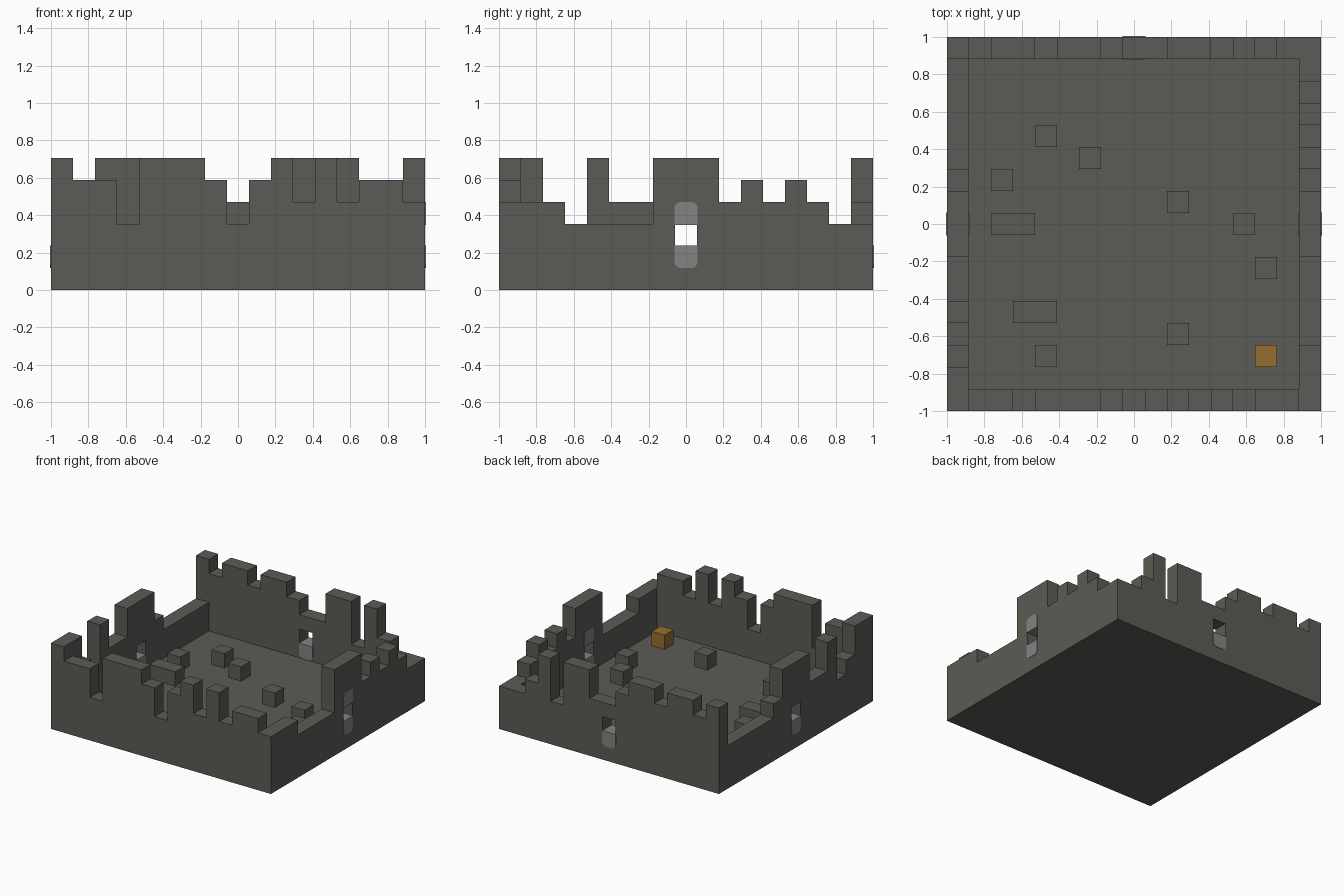
import bpy, bmesh, math

cube = bpy.data.objects.get("Cube")
if cube:
    bpy.data.objects.remove(cube, do_unlink=True)

N = 17            # cells along each side
S = 2 / N         # cell size


def material(name, rgb):
    m = bpy.data.materials.new(name)
    m.use_nodes = True
    m.diffuse_color = (*rgb, 1)
    bsdf = next(n for n in m.node_tree.nodes if n.type == 'BSDF_PRINCIPLED')
    bsdf.inputs["Base Color"].default_value = (*rgb, 1)
    return m


stone = material("dark stone", (0.105, 0.105, 0.092))
pale = material("pale grey", (0.23, 0.23, 0.23))
amber = material("amber brown", (0.31, 0.15, 0.03))


def finish(name, bm, mat):
    bmesh.ops.recalc_face_normals(bm, faces=bm.faces[:])
    mesh = bpy.data.meshes.new(name)
    bm.to_mesh(mesh)
    bm.free()
    mesh.materials.append(mat)
    ob = bpy.data.objects.new(name, mesh)
    bpy.context.collection.objects.link(ob)
    return ob


def point(axis, u, d, z):
    """Point at distance u along a wall, depth d across it."""
    return (u, d, z) if axis == 'x' else (d, u, z)


def extrude(bm, axis, depth):
    res = bmesh.ops.extrude_face_region(bm, geom=bm.faces[:])
    verts = [g for g in res["geom"] if isinstance(g, bmesh.types.BMVert)]
    bmesh.ops.translate(bm, verts=verts, vec=point(axis, 0, depth, 0))


def wall(name, axis, d, heights, start=0, window=None):
    """Crumbled wall: stacked cells per column, with one open window cell."""
    bm = bmesh.new()
    for i, h in enumerate(heights, start):
        for k in range(h):
            if (i, k) == window:
                continue
            u, z = -1 + i * S, k * S
            corners = [(u, z), (u + S, z), (u + S, z + S), (u, z + S)]
            bm.faces.new([bm.verts.new(point(axis, a, d, b)) for a, b in corners])
    bmesh.ops.remove_doubles(bm, verts=bm.verts[:], dist=S / 100)
    extrude(bm, axis, S)
    bmesh.ops.recalc_face_normals(bm, faces=bm.faces[:])
    bmesh.ops.dissolve_limit(bm, angle_limit=math.radians(1),
                             verts=bm.verts[:], edges=bm.edges[:])
    return finish(name, bm, stone)


def panel(name, axis, d, z, up):
    """Pale window stone with two rounded corners, running through the wall."""
    w, r, lip = 0.062, 0.035, 0.004
    pts = [(w, lip), (-w, lip)]
    for cx, a0 in ((-w + r, 180), (w - r, 270)):
        for s in range(6):
            a = math.radians(a0 + s * 18)
            pts.append((cx + r * math.cos(a), r - S + r * math.sin(a)))
    bm = bmesh.new()
    bm.faces.new([bm.verts.new(point(axis, u, d - lip, z + (-v if up else v)))
                  for u, v in pts])
    extrude(bm, axis, S + 2 * lip)
    finish(name, bm, pale)


def block(name, i, j, k, ni, nj, mat):
    bm = bmesh.new()
    bmesh.ops.create_cube(bm, size=S)
    for v in bm.verts:
        v.co.x = v.co.x * ni - 1 + (i + ni / 2) * S
        v.co.y = v.co.y * nj - 1 + (j + nj / 2) * S
        v.co.z += (k + 0.5) * S
    finish(name, bm, mat)


# Four ruined walls, heights in cells
far = 1 - S
opening = (8, 2)
wall("front_wall", 'x', -1, [6, 5, 5, 3, 6, 6, 6, 5, 3, 5, 6, 4, 6, 4, 5, 5, 4])
wall("back_wall", 'x', far, [6, 5, 6, 6, 5, 6, 6, 5, 4, 4, 6, 6, 3, 6, 4, 3, 3],
     window=opening)
wall("left_wall", 'y', far, [4, 4, 3, 3, 3, 3, 6, 6, 6, 4, 5, 4, 5, 4, 3], 1, opening)
wall("right_wall", 'y', -1, [6, 4, 3, 6, 4, 4, 6, 6, 6, 4, 3, 3, 3, 3, 3], 1, opening)

# Pale stones below and above the windows
for label, axis, d in (("back", 'x', far), ("left", 'y', far), ("right", 'y', -1)):
    panel(label + "_window_sill", axis, d, 2 * S, False)
panel("left_window_head", 'y', far, 3 * S, True)

# Floor
block("floor", 1, 1, 0, N - 2, N - 2, stone)

# Loose rubble on the floor: column, row, length
rubble = [(4, 12, 1), (6, 11, 1), (2, 10, 1), (10, 9, 1), (13, 8, 1), (14, 6, 1),
          (2, 8, 2), (3, 4, 2), (4, 2, 1), (10, 3, 1)]
for n, (i, j, length) in enumerate(rubble, 1):
    block(f"rubble_block_{n}", i, j, 1, length, 1, stone)

# Wooden crate
block("crate", 14, 2, 1, 1, 1, amber)
